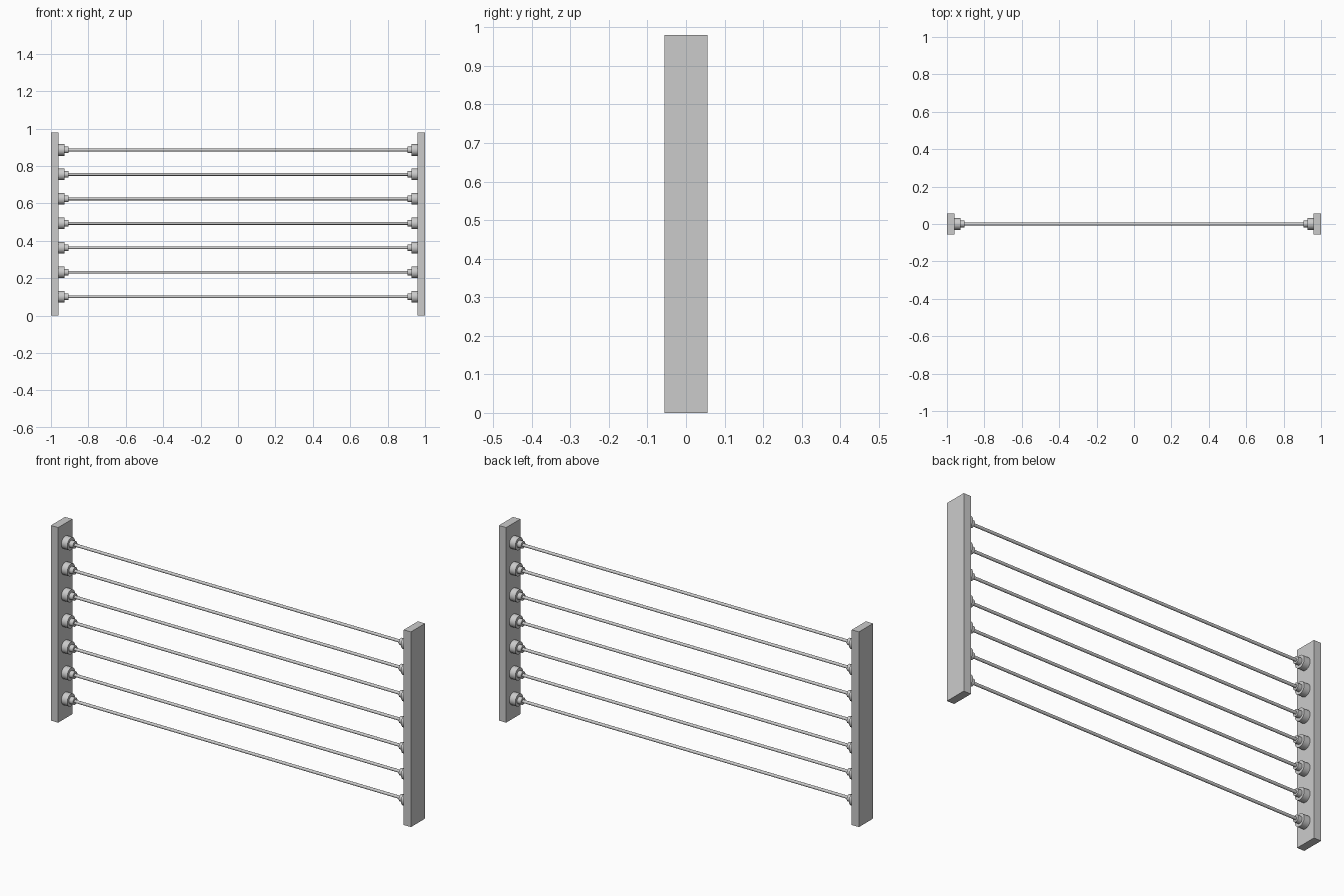
import bpy
from math import pi, radians

if "Cube" in bpy.data.objects:
    bpy.data.objects.remove(bpy.data.objects["Cube"])

ROWS = [0.101 + 0.1308 * i for i in range(7)]


def bar(name, x0, x1, z, radius, sides=24):
    # Cylinder lying along x from x0 to x1
    bpy.ops.mesh.primitive_cylinder_add(vertices=sides, radius=radius, depth=abs(x1 - x0),
                                        location=((x0 + x1) / 2, 0, z), rotation=(0, pi / 2, 0))
    bpy.context.object.name = name
    bpy.ops.object.shade_smooth_by_angle(angle=radians(30))


for side, s in (("left", -1), ("right", 1)):
    # Flat end post
    bpy.ops.mesh.primitive_cube_add(size=1, location=(s * 0.98, 0, 0.49))
    post = bpy.context.object
    post.name = side + "_post"
    post.scale = (0.04, 0.112, 0.98)
    # Stepped fittings that hold each cable
    for i, z in enumerate(ROWS):
        bar(f"{side}_collar_{i}", s * 0.961, s * 0.927, z, 0.031)
        bar(f"{side}_nut_{i}", s * 0.928, s * 0.905, z, 0.0175)

# Horizontal cables
for i, z in enumerate(ROWS):
    bar(f"cable_{i}", -0.93, 0.93, z, 0.0075, 16)
